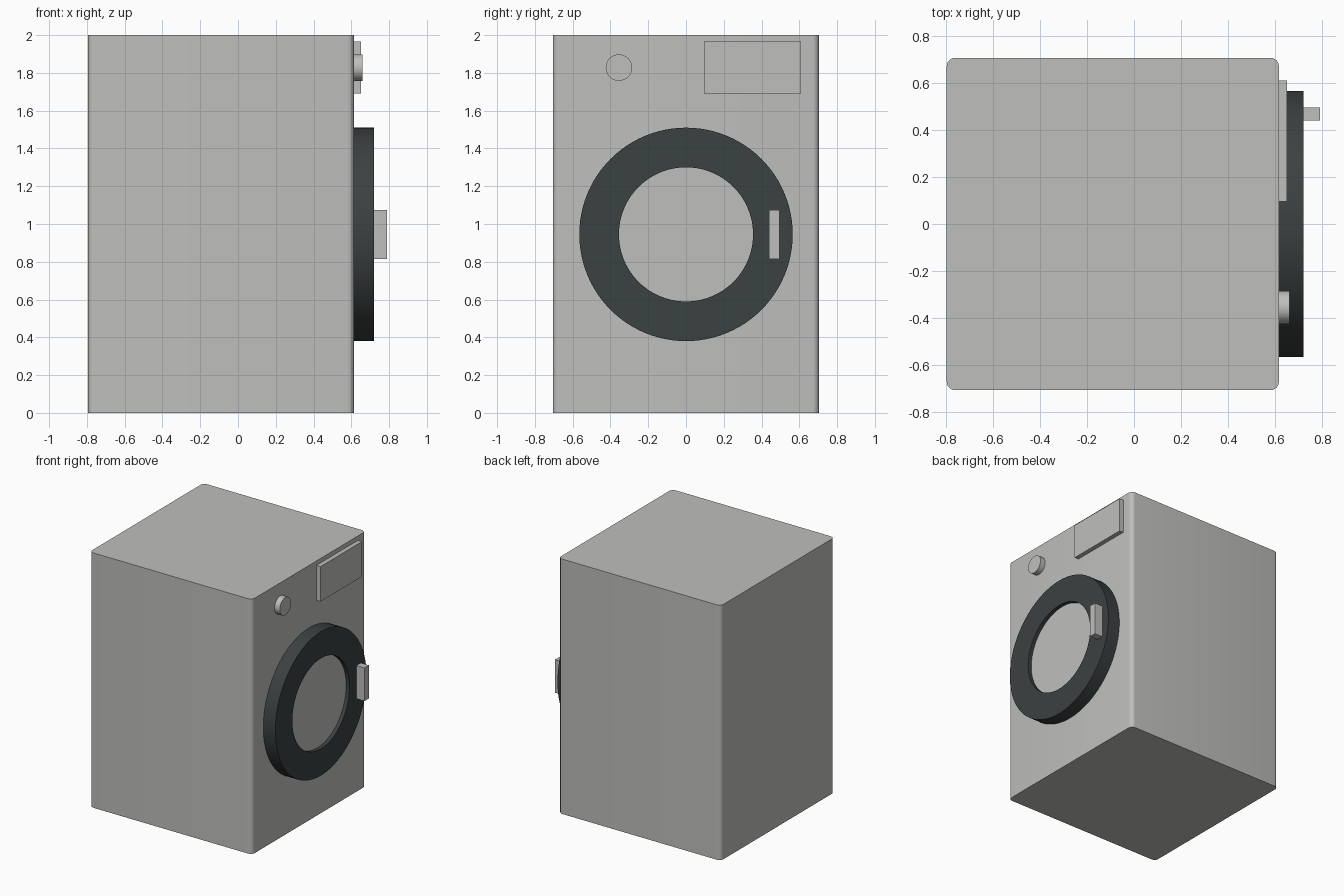
import bpy, bmesh, math
from mathutils import Matrix

if "Cube" in bpy.data.objects:
    bpy.data.objects.remove(bpy.data.objects["Cube"])


def material(name, rgb):
    m = bpy.data.materials.new(name)
    m.diffuse_color = (*rgb, 1)
    m.use_nodes = True
    m.node_tree.nodes["Principled BSDF"].inputs["Base Color"].default_value = m.diffuse_color
    return m


GREY = material("light grey", (0.52, 0.52, 0.505))
DARK = material("dark slate", (0.044, 0.052, 0.053))
FRONT = 0.615  # x of the door side of the cabinet


def finish(name, bm, mat, smooth=True):
    bmesh.ops.recalc_face_normals(bm, faces=bm.faces)
    mesh = bpy.data.meshes.new(name)
    bm.to_mesh(mesh)
    bm.free()
    ob = bpy.data.objects.new(name, mesh)
    bpy.context.collection.objects.link(ob)
    mesh.materials.append(mat)
    if smooth:
        bpy.ops.object.select_all(action='DESELECT')
        ob.select_set(True)
        bpy.context.view_layer.objects.active = ob
        bpy.ops.object.shade_smooth_by_angle(angle=math.radians(35))
    return ob


def box(name, lo, hi, mat, round_vertical=0):
    bm = bmesh.new()
    size = [b - a for a, b in zip(lo, hi)]
    mid = [(a + b) / 2 for a, b in zip(lo, hi)]
    bmesh.ops.create_cube(bm, size=1, matrix=Matrix.Translation(mid) @ Matrix.Diagonal((*size, 1)))
    if round_vertical:
        edges = [e for e in bm.edges if abs(e.verts[0].co.z - e.verts[1].co.z) > 0.1]
        bmesh.ops.bevel(bm, geom=edges, offset=round_vertical, segments=6,
                        profile=0.5, affect='EDGES')
    return finish(name, bm, mat, bool(round_vertical))


def lathe_x(name, profile, y, z, mat, closed=False, steps=96):
    """Spin (x, radius) points around an axis running along x."""
    bm = bmesh.new()
    vs = [bm.verts.new((x, y, z + r)) for x, r in profile]
    edges = [bm.edges.new(p) for p in zip(vs, vs[1:])]
    if closed:
        edges.append(bm.edges.new((vs[-1], vs[0])))
    bmesh.ops.spin(bm, geom=vs + edges, cent=(0, y, z), axis=(1, 0, 0),
                   angle=math.tau, steps=steps)
    bmesh.ops.remove_doubles(bm, verts=bm.verts, dist=1e-5)
    return finish(name, bm, mat)


# cabinet with rounded upright corners
box("cabinet", (-0.795, -0.705, 0), (FRONT, 0.705, 2), GREY, 0.035)

# door: dark ring, recessed window and handle
lathe_x("door_ring", [(FRONT, 0.355), (FRONT, 0.565), (0.72, 0.565), (0.72, 0.355)],
        0, 0.945, DARK, closed=True)
lathe_x("door_window", [(FRONT, 0.355), (0.69, 0.355), (0.69, 0)], 0, 0.945, GREY)
box("door_handle", (0.72, 0.44, 0.815), (0.79, 0.495, 1.075), GREY)

# controls above the door
box("control_panel", (FRONT, 0.095, 1.69), (0.65, 0.61, 1.965), GREY)
lathe_x("dial_knob", [(FRONT, 0.07), (0.66, 0.07), (0.66, 0)], -0.355, 1.828, GREY, steps=48)
